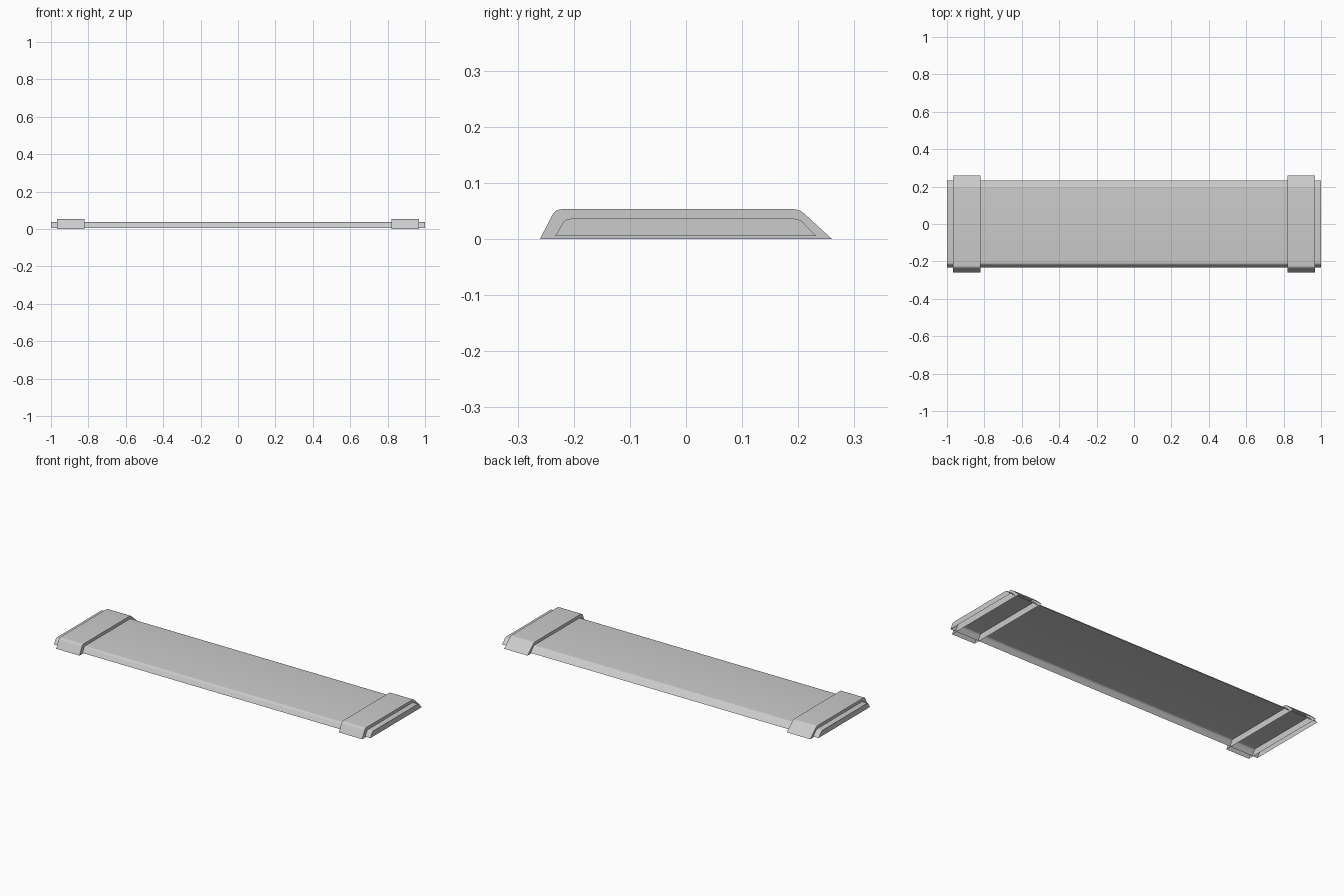
import bpy
import bmesh
from mathutils import Vector

cube = bpy.data.objects.get("Cube")
if cube:
    bpy.data.objects.remove(cube, do_unlink=True)

grey = bpy.data.materials.new("light_grey")
grey.use_nodes = True
colour = (0.6, 0.6, 0.6, 1)
grey.diffuse_color = colour
grey.node_tree.nodes["Principled BSDF"].inputs["Base Color"].default_value = colour


def rounded_profile(corners, radius, steps=4):
    """Open trapezoid in (y, z) with its two upper corners rounded."""
    pts = [Vector(c) for c in corners]
    out = [pts[0]]
    for i in (1, 2):
        p = pts[i]
        a = p + (pts[i - 1] - p).normalized() * radius
        b = p + (pts[i + 1] - p).normalized() * radius
        for s in range(steps + 1):
            t = s / steps
            out.append(a * (1 - t) ** 2 + p * 2 * t * (1 - t) + b * t ** 2)
    out.append(pts[3])
    return out


def shell(name, corners, x0, x1, radius):
    """Sweep the profile along x, closing both ends and leaving the underside open."""
    bm = bmesh.new()
    profile = rounded_profile(corners, radius)
    near, far = [[bm.verts.new((x, p.x, p.y)) for p in profile] for x in (x0, x1)]
    for i in range(len(profile) - 1):
        bm.faces.new((near[i], far[i], far[i + 1], near[i + 1]))
    bm.faces.new(near)
    bm.faces.new(far[::-1])
    mesh = bpy.data.meshes.new(name)
    bm.to_mesh(mesh)
    bm.free()
    mesh.materials.append(grey)
    obj = bpy.data.objects.new(name, mesh)
    bpy.context.collection.objects.link(obj)
    bpy.ops.object.select_all(action="DESELECT")
    obj.select_set(True)
    bpy.context.view_layer.objects.active = obj
    bpy.ops.object.shade_smooth_by_angle()


# Long low cover strip
shell("cover_strip", [(-0.233, 0.005), (-0.215, 0.036), (0.202, 0.036), (0.232, 0.005)],
      -1, 1, 0.01)

# Taller clamp band near each end
band = [(-0.26, 0), (-0.233, 0.053), (0.202, 0.053), (0.26, 0)]
shell("left_band", band, 0.82, 0.967, 0.012)
shell("right_band", band, -0.967, -0.82, 0.012)
